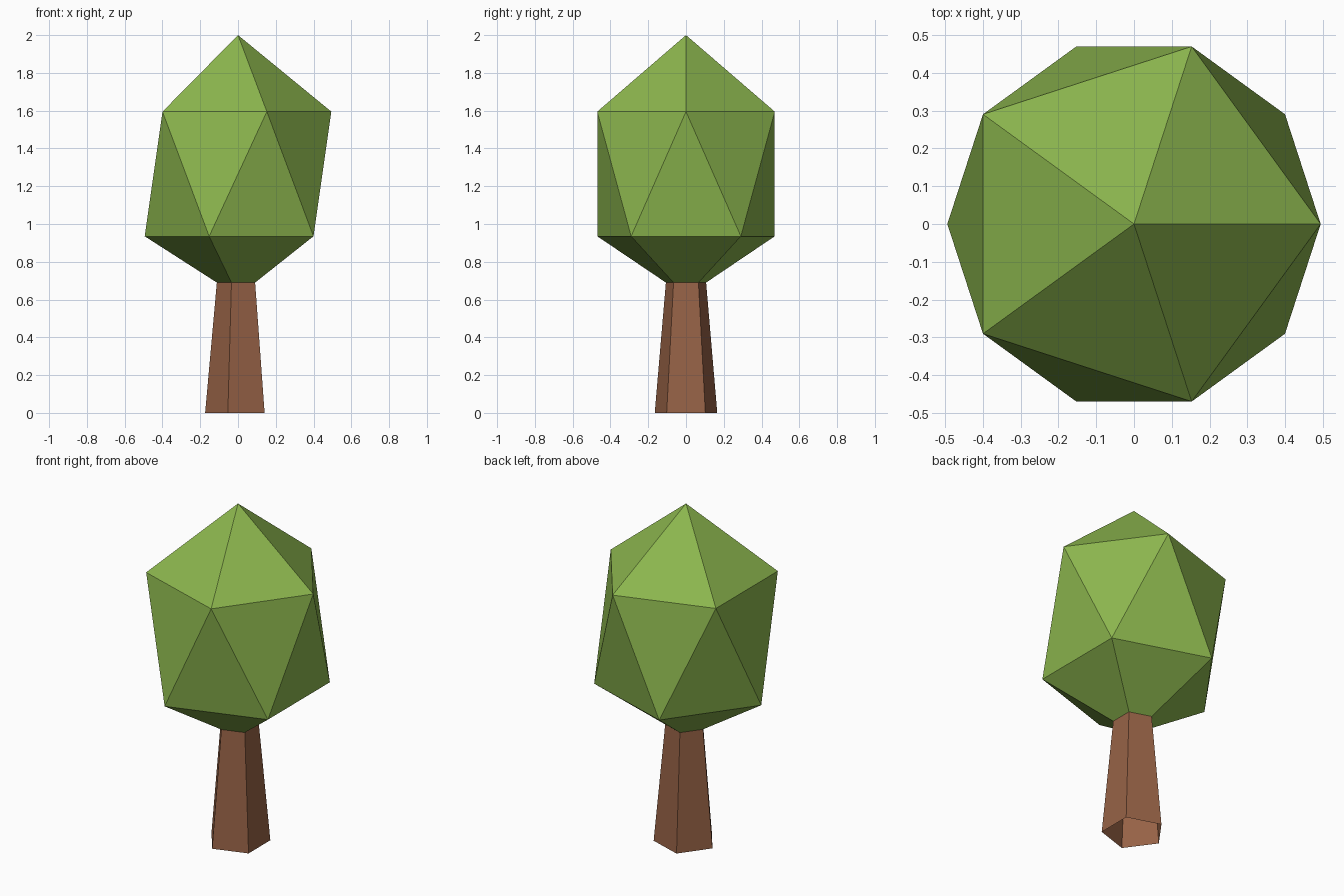
import bpy, bmesh
from math import cos, sin, pi

if "Cube" in bpy.data.objects:
    bpy.data.objects.remove(bpy.data.objects["Cube"])


def material(name, rgb):
    m = bpy.data.materials.new(name)
    m.diffuse_color = (*rgb, 1)
    m.use_nodes = True
    m.node_tree.nodes["Principled BSDF"].inputs["Base Color"].default_value = m.diffuse_color
    return m


def ring(bm, radius, z, turn):
    """Five-sided ring of vertices."""
    return [bm.verts.new((radius * cos(turn + i * 2 * pi / 5),
                          radius * sin(turn + i * 2 * pi / 5), z)) for i in range(5)]


def bridge(bm, low, high):
    """Quads between two aligned rings."""
    for i in range(5):
        j = (i + 1) % 5
        bm.faces.new((low[i], low[j], high[j], high[i]))


def finish(bm, name, mat):
    mesh = bpy.data.meshes.new(name)
    bm.to_mesh(mesh)
    bm.free()
    mesh.materials.append(mat)
    obj = bpy.data.objects.new(name, mesh)
    bpy.context.collection.objects.link(obj)


green = material("leaf green", (0.262, 0.468, 0.076))
brown = material("bark brown", (0.305, 0.122, 0.061))
TURN = pi / 5  # lower rings have a corner on -x

# Trunk: tapered five-sided tube, open underneath
bm = bmesh.new()
bridge(bm, ring(bm, 0.174, 0, TURN), ring(bm, 0.112, 0.69, TURN))
finish(bm, "trunk", brown)

# Crown: funnel underside, triangle band, pointed cap
bm = bmesh.new()
neck = ring(bm, 0.112, 0.69, TURN)
low = ring(bm, 0.494, 0.935, TURN)
high = ring(bm, 0.494, 1.595, 0)
tip = bm.verts.new((0, 0, 2))
bridge(bm, neck, low)
for i in range(5):
    j = (i + 1) % 5
    bm.faces.new((high[i], low[i], high[j]))
    bm.faces.new((low[i], low[j], high[j]))
    bm.faces.new((high[i], high[j], tip))
finish(bm, "crown", green)
